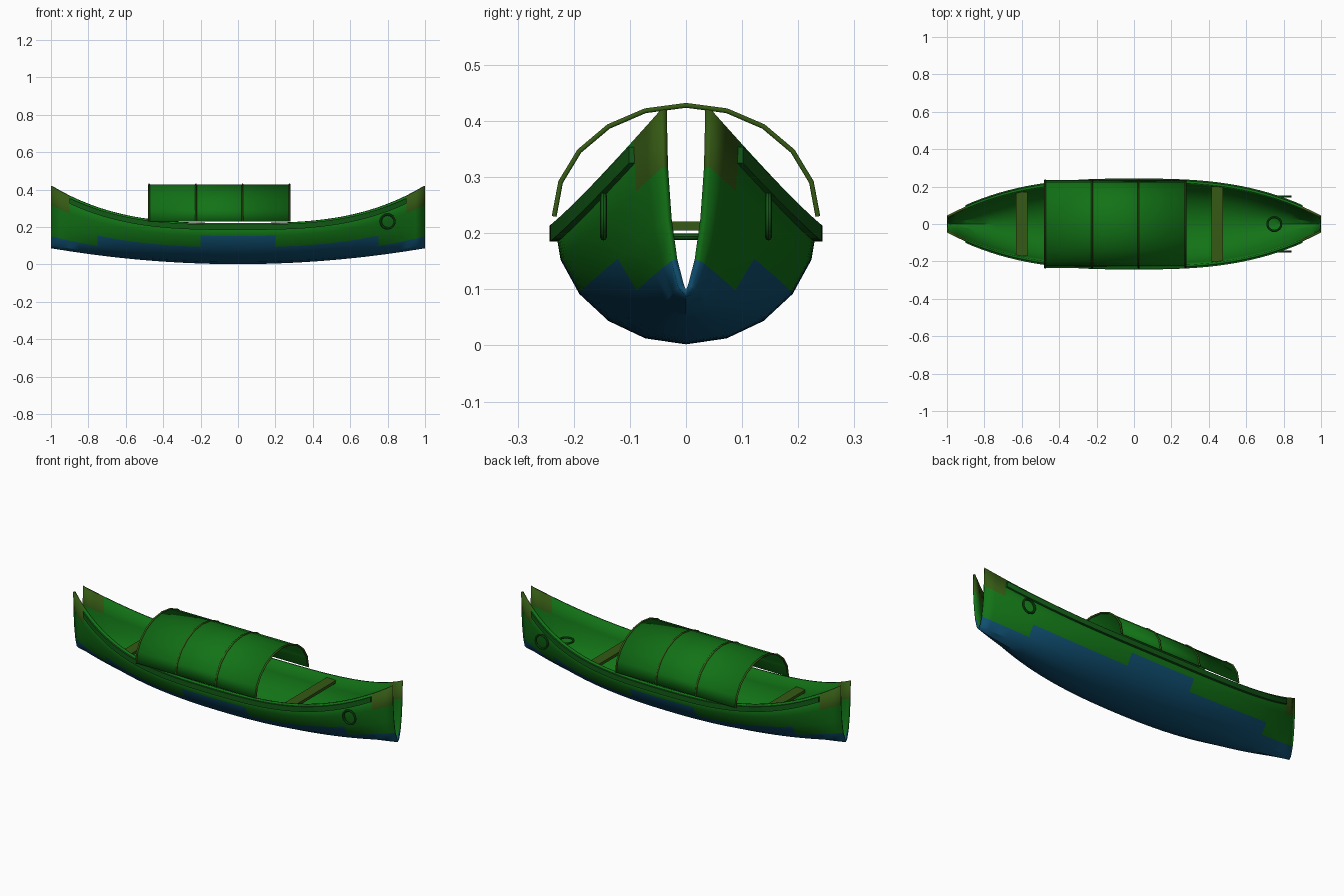
import bpy, bmesh, math

if "Cube" in bpy.data.objects:
    bpy.data.objects.remove(bpy.data.objects["Cube"])

def mat(name, rgb):
    m = bpy.data.materials.new(name)
    m.diffuse_color = (*rgb, 1)
    m.use_nodes = True
    m.node_tree.nodes["Principled BSDF"].inputs["Base Color"].default_value = m.diffuse_color
    return m

GREEN = mat("green", (0.006, 0.17, 0.008))
BLUE = mat("blue", (0.005, 0.08, 0.17))
OLIVE = mat("olive", (0.035, 0.10, 0.007))
DARK = mat("dark_green", (0.006, 0.10, 0.008))

def make(name, verts, faces, mats):
    me = bpy.data.meshes.new(name)
    me.from_pydata(verts, [], faces)
    ob = bpy.data.objects.new(name, me)
    bpy.context.collection.objects.link(ob)
    for m in mats:
        me.materials.append(m)
    return ob

def smooth(ob):
    bpy.ops.object.select_all(action='DESELECT')
    ob.select_set(True)
    bpy.context.view_layer.objects.active = ob
    bpy.ops.object.shade_smooth_by_angle(angle=math.radians(30))

def grid(rows, cols, closed=False):
    n = cols if closed else cols - 1
    return [(i * cols + j, i * cols + (j + 1) % cols,
             (i + 1) * cols + (j + 1) % cols, (i + 1) * cols + j)
            for i in range(rows - 1) for j in range(n)]

# hull lines: half width, top edge and keel height along x
def half_width(x): return 0.045 + 0.19 * (1 - abs(x) ** 2.8)
def sheer(x): return 0.22 + 0.20 * abs(x) ** 3
def keel(x): return 0.002 + 0.085 * x * x

# hull shell: half-ellipse sections, open at both ends
N, M = 40, 10
verts = []
for i in range(N + 1):
    x = -1 + 2 * i / N
    for j in range(M + 1):
        a = math.pi * (j / M - 0.5)
        verts.append((x, half_width(x) * math.sin(a),
                      sheer(x) - (sheer(x) - keel(x)) * math.cos(a)))
hull = make("hull", verts, [f[::-1] for f in grid(N + 1, M + 1)],
            [BLUE, GREEN, GREEN, OLIVE])
hull.data.flip_normals()
if hull.data.polygons[M // 2].normal.z > 0:
    hull.data.flip_normals()
for p in hull.data.polygons:
    z = max(hull.data.vertices[v].co.z for v in p.vertices)
    p.material_index = 0 if z < 0.155 else 3 if abs(p.center.x) > 0.92 and z > 0.34 else 1
sol = hull.modifiers.new("thickness", 'SOLIDIFY')
sol.thickness = 0.012
sol.offset = -1
sol.material_offset = 1
smooth(hull)

# gunwale rails following the top edge
for side, label in ((-1, "front"), (1, "back")):
    verts = []
    for i in range(N + 1):
        x = -0.9 + 1.8 * i / N
        y, z = half_width(x), sheer(x) - 0.008 * abs(x) ** 3
        for dy, dz in ((-0.008, -0.035), (0.008, -0.035), (0.008, -0.006), (-0.008, -0.006)):
            verts.append((x, side * (y + dy), z + dz))
    faces = grid(N + 1, 4, True) + [(0, 1, 2, 3), tuple(4 * N + k for k in (3, 2, 1, 0))]
    rail = make("rail_" + label, verts, faces, [DARK])
    bm = bmesh.new()
    bm.from_mesh(rail.data)
    bmesh.ops.recalc_face_normals(bm, faces=bm.faces)
    bm.to_mesh(rail.data)
    bm.free()
    smooth(rail)

# arched canopy
def arch(r, j): 
    a = math.pi * (j / M - 0.5)
    return (0.235 + r) * math.sin(a), 0.23 + (0.198 + r) * math.cos(a)

verts = [(x, *arch(0, j)) for x in (-0.475, 0.275) for j in range(M + 1)]
canopy = make("canopy", verts, [f[::-1] for f in grid(2, M + 1)], [GREEN])
if canopy.data.polygons[M // 2].normal.z < 0:
    canopy.data.flip_normals()
sol = canopy.modifiers.new("thickness", 'SOLIDIFY')
sol.thickness = 0.004
sol.offset = -1
smooth(canopy)

# canopy hoops
for k in range(4):
    cu = bpy.data.curves.new("canopy_hoop", 'CURVE')
    cu.dimensions = '3D'
    cu.bevel_depth = 0.005
    cu.bevel_resolution = 1
    cu.use_fill_caps = True
    sp = cu.splines.new('POLY')
    sp.points.add(M)
    for j in range(M + 1):
        sp.points[j].co = (-0.475 + 0.25 * k, *arch(0, j), 1)
    cu.materials.append(OLIVE)
    hoop = bpy.data.objects.new("canopy_hoop_%d" % (k + 1), cu)
    bpy.context.collection.objects.link(hoop)

# bench seats across the hull
for name, x, w in (("rear_seat", -0.60, 0.17), ("fore_seat", 0.445, 0.20)):
    bpy.ops.mesh.primitive_cube_add(size=1, location=(x, 0, 0.213))
    seat = bpy.context.object
    seat.name = name
    seat.scale = (0.06, 2 * w, 0.016)
    seat.data.materials.append(OLIVE)

# rings: one flat inside the bow, one on each side
for name, loc, rx in (("bow_ring", (0.75, 0, 0.194), 0),
                      ("side_ring_front", (0.8, -0.147, 0.23), math.pi / 2),
                      ("side_ring_back", (0.8, 0.147, 0.23), math.pi / 2)):
    bpy.ops.mesh.primitive_torus_add(location=loc, rotation=(rx, 0, 0), major_radius=0.037,
                                     minor_radius=0.006, major_segments=24, minor_segments=8)
    ring = bpy.context.object
    ring.name = name
    ring.data.materials.append(DARK)
    smooth(ring)
